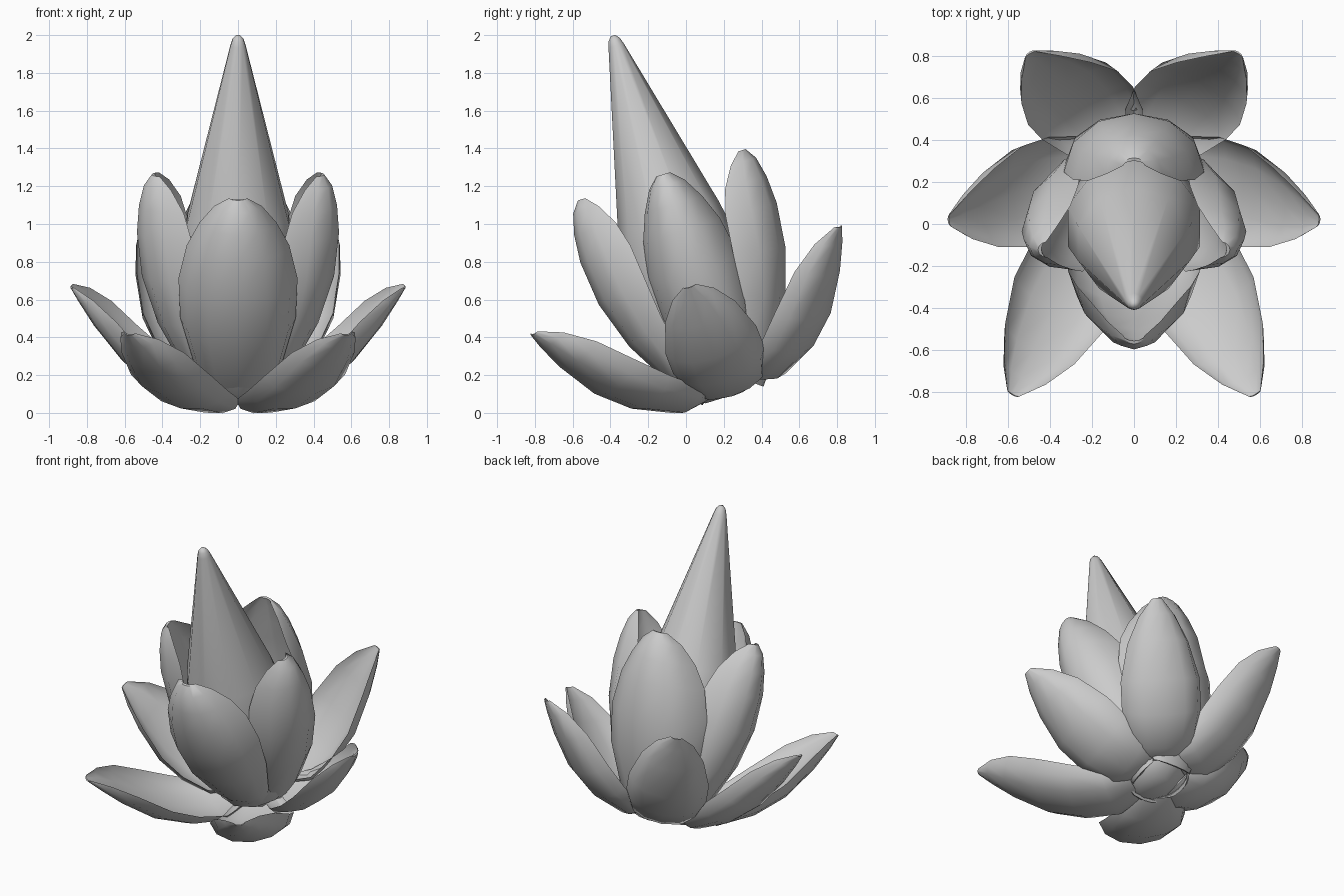
import bpy, bmesh
from math import sin, cos, pi, radians
from mathutils import Matrix, Vector

if "Cube" in bpy.data.objects:
    bpy.data.objects.remove(bpy.data.objects["Cube"])

# The whole flower leans toward the front around its base
LEAN = Matrix.Translation((0, 0.2, 0.08)) @ Matrix.Rotation(radians(17), 4, 'X')
SHIFT = Vector((0, 0.06, -0.015))  # petal ring centre relative to the bud
ARC = 6  # segments across a petal


def finish(name, bm, angle):
    bmesh.ops.recalc_face_normals(bm, faces=bm.faces)
    bm.transform(LEAN)
    me = bpy.data.meshes.new(name)
    bm.to_mesh(me)
    bm.free()
    ob = bpy.data.objects.new(name, me)
    bpy.context.collection.objects.link(ob)
    bpy.ops.object.select_all(action='DESELECT')
    ob.select_set(True)
    bpy.context.view_layer.objects.active = ob
    bpy.ops.object.shade_smooth_by_angle(angle=radians(angle))
    return ob


def loft(bm, rings):
    loops = [[bm.verts.new(p) for p in ring] for ring in rings]
    n = len(loops[0])
    for a, b in zip(loops, loops[1:]):
        for i in range(n):
            j = (i + 1) % n
            bm.faces.new((a[i], a[j], b[j], b[i]))
    bm.faces.new(loops[0])
    bm.faces.new(loops[-1])


def petal(name, azimuth, stations, reach=1.0, wide=1.0, tall=1.0, lift=0.0):
    """Cupped petal; stations are (radius, height, half width, cup depth)."""
    a = radians(azimuth)
    out, side, up = Vector((cos(a), sin(a), 0)), Vector((-sin(a), cos(a), 0)), Vector((0, 0, 1))
    spine = [SHIFT + out * s[0] * reach + up * (s[1] * tall + lift) for s in stations]
    rings = []
    for k, (r, h, w, d) in enumerate(stations):
        t = (spine[min(k + 1, len(spine) - 1)] - spine[max(k - 1, 0)]).normalized()
        normal = (up * max(t.dot(out), 0) - out * t.z).normalized()
        ring = []
        for i in range(ARC + 1):          # rounded back
            th = -pi / 2 + pi * i / ARC
            ring.append(spine[k] + side * (w * wide * sin(th)) + normal * (d * (1 - cos(th))))
        for i in range(ARC - 1, 0, -1):   # shallower hollow face
            th = -pi / 2 + pi * i / ARC
            ring.append(spine[k] + side * (w * wide * sin(th)) + normal * (d * (1 - 0.6 * cos(th))))
        rings.append(ring)
    bm = bmesh.new()
    loft(bm, rings)
    return finish(name, bm, 45)


# Central pointed bud
profile = [(.1, .0), (.22, .08), (.3, .4), (.33, .72), (.28, 1.0),
           (.042, 1.95), (.03, 1.985), (.012, 2.005)]
bm = bmesh.new()
loft(bm, [[Vector((r * sin(2 * pi * i / 10), -r * cos(2 * pi * i / 10), h)) for i in range(10)]
          for r, h in profile])
finish("bud", bm, 50)

# Four upright inner petals
INNER = [(.16, .01, .14, .05), (.28, .17, .24, .14), (.41, .42, .315, .23), (.49, .68, .325, .28),
         (.515, .92, .28, .28), (.505, 1.07, .21, .23), (.48, 1.18, .13, .14), (.44, 1.24, .05, .04)]
for name, az, reach, wide in (("front", -90, 1.12, .97), ("back", 90, .99, 1.03),
                              ("right", -3, 1.04, .76), ("left", 183, 1.04, .76)):
    petal("inner_petal_" + name, az, INNER, reach, wide)

# Six spreading outer petals
OUTER = [(.15, .03, .15, .05), (.3, .0, .22, .1), (.52, .09, .26, .14), (.7, .23, .26, .15),
         (.86, .43, .2, .13), (.95, .57, .12, .08), (1.0, .655, .035, .02)]
for name, az, reach, tall, lift in (
        ("right", -4, .89, .94, .01), ("left", 184, .89, .94, .01),
        ("back_right", 58, .94, 1.02, .03), ("back_left", 122, .94, 1.02, .03),
        ("front_left", 238, 1.1, .96, 0), ("front_right", 302, 1.1, .96, 0)):
    petal("outer_petal_" + name, az, OUTER, reach, .97, tall, lift)
